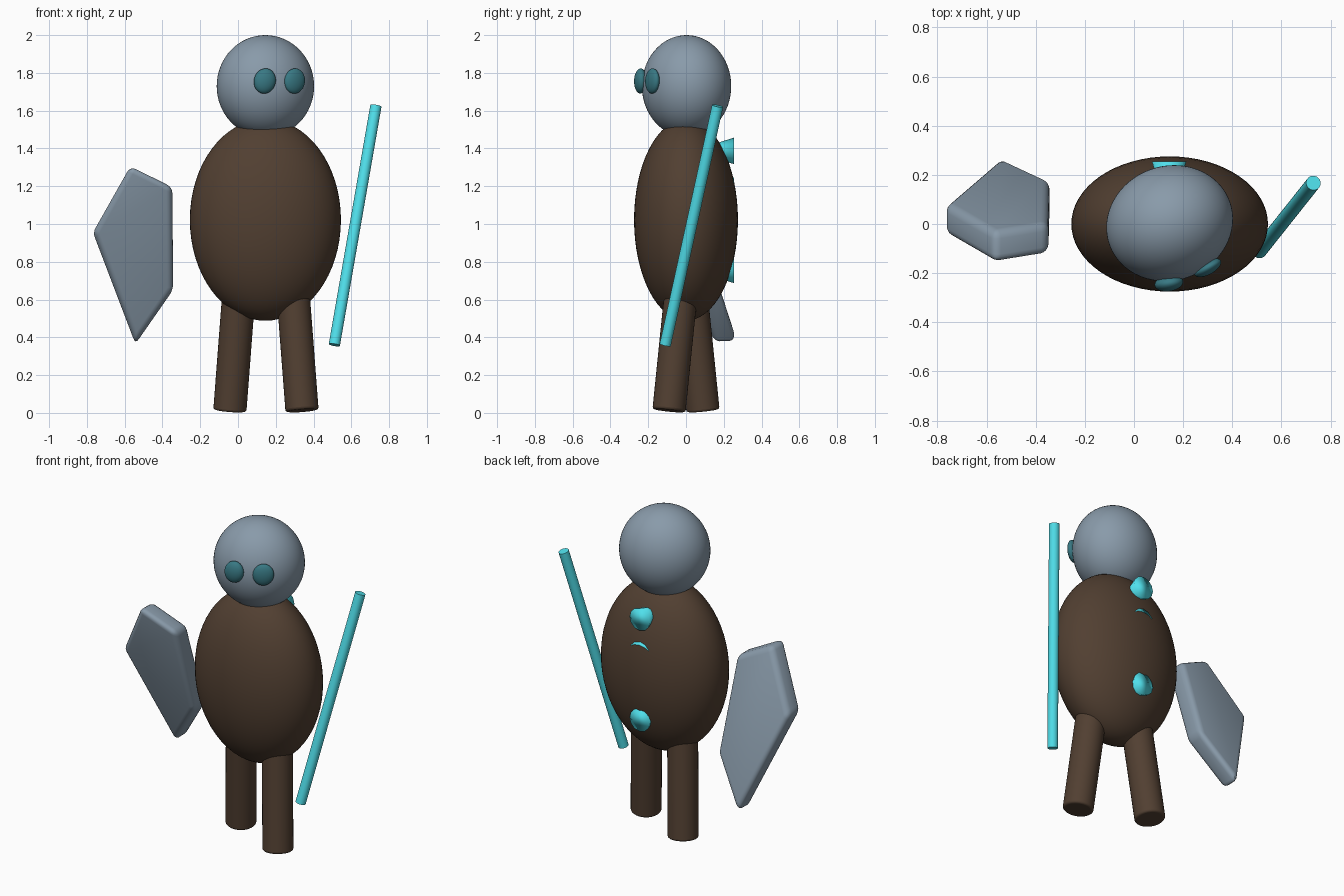
import bpy, bmesh
from math import radians
from mathutils import Vector

if "Cube" in bpy.data.objects:
    bpy.data.objects.remove(bpy.data.objects["Cube"])


def material(name, rgb):
    m = bpy.data.materials.new(name)
    m.diffuse_color = (*rgb, 1)
    m.use_nodes = True
    m.node_tree.nodes["Principled BSDF"].inputs["Base Color"].default_value = m.diffuse_color
    return m


SLATE = material("slate", (0.25, 0.325, 0.40))
BROWN = material("brown", (0.083, 0.05, 0.031))
CYAN = material("cyan", (0.08, 0.74, 0.83))
TEAL = material("teal", (0.04, 0.19, 0.23))


def finish(name, mat, angle=35):
    ob = bpy.context.object
    ob.name = name
    ob.data.materials.append(mat)
    bpy.ops.object.shade_smooth_by_angle(angle=radians(angle))
    return ob


def ellipsoid(name, loc, scale, mat, rot_y=0, rot_z=0):
    bpy.ops.mesh.primitive_uv_sphere_add(segments=64, ring_count=32, radius=1, location=loc,
                                         rotation=(0, radians(rot_y), radians(rot_z)))
    bpy.context.object.scale = scale
    return finish(name, mat)


def rod(name, a, b, r1, r2, mat, sides=32, angle=35):
    a, b = Vector(a), Vector(b)
    d = b - a
    bpy.ops.mesh.primitive_cone_add(vertices=sides, radius1=r1, radius2=r2, depth=d.length,
                                    location=(a + b) / 2,
                                    rotation=d.to_track_quat('Z', 'Y').to_euler())
    return finish(name, mat, angle)


CX = 0.145  # centre line of the figure

# Body, head turned a little to one side, and eyes
ellipsoid("body", (CX, 0, 1.022), (0.40, 0.275, 0.534), BROWN)
ellipsoid("head", (CX, 0.003, 1.73), (0.261, 0.233, 0.27), SLATE, 0, 20)
ellipsoid("eye_left", (0.142, -0.241, 1.757), (0.058, 0.033, 0.067), TEAL, 15, 9)
ellipsoid("eye_right", (0.30, -0.178, 1.757), (0.060, 0.028, 0.067), TEAL, 15, 29)

# Legs in mid stride, leaning in towards the hips, with softened rims
for name, s in (("leg_left", -1), ("leg_right", 1)):
    leg = rod(name, (CX + 0.003 + s * 0.191, -s * 0.09, 0.012),
              (CX + 0.003 + s * 0.143, -s * 0.026, 0.64), 0.088, 0.088, BROWN)
    bevel = leg.modifiers.new("soft_rim", 'BEVEL')
    bevel.width, bevel.segments, bevel.limit_method = 0.012, 3, 'ANGLE'

# Staff
rod("staff", (0.51, -0.11, 0.36), (0.73, 0.167, 1.625), 0.03, 0.03, CYAN)

# Row of cones sunk point-first into the back, shaded smooth over the rim
for i in range(4):
    z = 1.387 - 0.21 * i
    rod(f"back_spike_{i + 1}", (0.143, 0.254, z), (0.143, 0.03, z), 0.070, 0.0, CYAN, 12, 180)

# Shield: five-sided leaning plate with rounded edges
outline = [(-0.57, 1.305), (-0.348, 1.195), (-0.343, 0.652), (-0.543, 0.365), (-0.768, 0.955)]
bm = bmesh.new()
front, back = [[bm.verts.new((x, 0.325 - 0.325 * z + off, z)) for x, z in outline]
               for off in (-0.06, 0.068)]
bm.faces.new(front)
bm.faces.new(back[::-1])
for i in range(5):
    j = (i + 1) % 5
    bm.faces.new((front[j], front[i], back[i], back[j]))
bmesh.ops.recalc_face_normals(bm, faces=bm.faces[:])
bmesh.ops.bevel(bm, geom=bm.edges[:], offset=0.032, segments=4, profile=0.5, affect='EDGES')
mesh = bpy.data.meshes.new("shield")
bm.to_mesh(mesh)
bm.free()
shield = bpy.data.objects.new("shield", mesh)
bpy.context.collection.objects.link(shield)
bpy.ops.object.select_all(action='DESELECT')
shield.select_set(True)
bpy.context.view_layer.objects.active = shield
finish("shield", SLATE)
